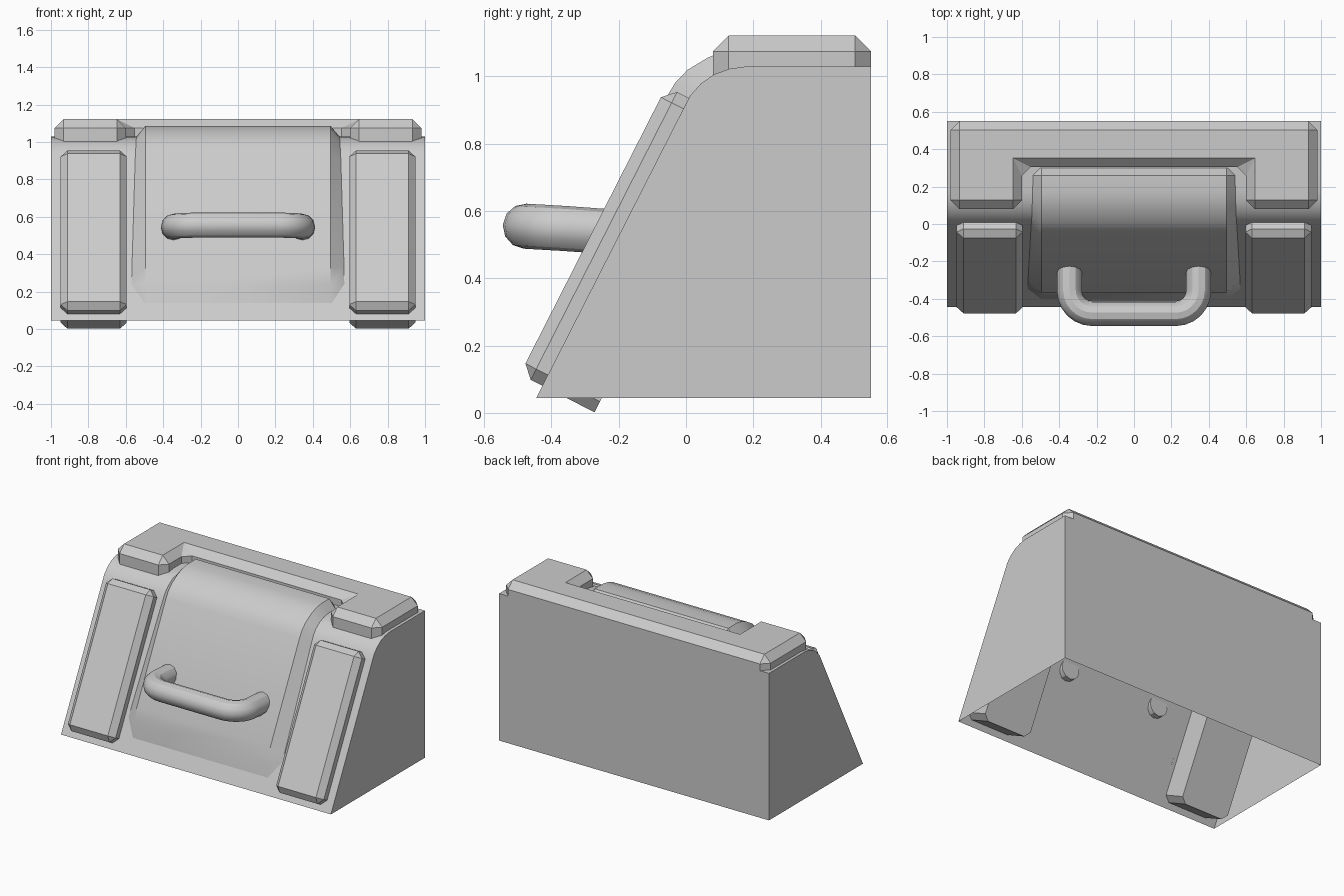
import bpy, bmesh, math
from mathutils import Matrix, Vector

cube = bpy.data.objects.get("Cube")
if cube:
    bpy.data.objects.remove(cube, do_unlink=True)

grey = bpy.data.materials.new("plain_grey")
grey.use_nodes = True
GREY = (0.6, 0.6, 0.6, 1)
grey.diffuse_color = GREY
grey.node_tree.nodes["Principled BSDF"].inputs["Base Color"].default_value = GREY


def finish(name, bm, smooth=False):
    bmesh.ops.recalc_face_normals(bm, faces=bm.faces)
    mesh = bpy.data.meshes.new(name)
    bm.to_mesh(mesh)
    bm.free()
    mesh.materials.append(grey)
    obj = bpy.data.objects.new(name, mesh)
    bpy.context.collection.objects.link(obj)
    if smooth:
        shade(obj)
    return obj


def shade(obj):
    bpy.ops.object.select_all(action='DESELECT')
    obj.select_set(True)
    bpy.context.view_layer.objects.active = obj
    bpy.ops.object.shade_smooth_by_angle(angle=math.radians(30))


def chamfered_block(name, outline, low, high, width, frame=Matrix(), open_base=False):
    """Prism over an outline, chamfered on every edge away from its base."""
    bm = bmesh.new()
    base = bm.faces.new([bm.verts.new((x, y, low)) for x, y in outline])
    base_edges = set(base.edges)
    top = bmesh.ops.extrude_face_region(bm, geom=[base], use_keep_orig=True)["geom"]
    for v in top:
        if isinstance(v, bmesh.types.BMVert):
            v.co.z = high
    edges = [e for e in bm.edges if e not in base_edges]
    if open_base:
        bmesh.ops.delete(bm, geom=[base], context='FACES_ONLY')
    bmesh.ops.bevel(bm, geom=edges, offset=width, offset_type='OFFSET',
                    segments=1, affect='EDGES', clamp_overlap=True)
    bm.transform(frame)
    return finish(name, bm)


# Housing: extruded side profile, open underneath
profile = [(0.55, 0.045), (0.55, 1.03), (0.18, 1.03), (0.13, 1.023), (0.085, 1.007),
           (0.045, 0.98), (0.013, 0.944), (-0.01, 0.90), (-0.445, 0.045)]
bm = bmesh.new()
sides = [[bm.verts.new((x, y, z)) for y, z in profile] for x in (-1, 1)]
for side in sides:
    bm.faces.new(side)
for i in range(len(profile) - 1):
    bm.faces.new((sides[0][i], sides[0][i + 1], sides[1][i + 1], sides[1][i]))
finish("housing", bm, True)

# Slope frame: x across, y up the slope, z outward
up = Vector((0, 0.855, 0.0)) * 0
up = Vector((0, 0.435, 0.855)).normalized()
out = Vector((1, 0, 0)).cross(up)
slope = Matrix.Translation((0, -0.445, 0.045)) @ Matrix((Vector((1, 0, 0)), up, out)).transposed().to_4x4()

# Side pads on the slope
for name, x0 in (("right_pad", -0.948), ("left_pad", 0.595)):
    x1 = x0 + 0.353
    chamfered_block(name, [(x0, 0.04), (x1, 0.04), (x1, 1.0), (x0, 1.0)],
                    -0.174, 0.075, 0.036, slope)

# U-shaped top trim
half = [(0.60, 0.305), (0.60, 0.08), (0.98, 0.08), (0.98, 0.55)]
chamfered_block("top_trim", half + [(-x, y) for x, y in reversed(half)],
                1.0, 1.122, 0.047, open_base=True)

# Centre panel rows: base y, base z, base half width, face y, face z
rows = [(-0.397, 0.14, 0.50, -0.400, 0.14),
        (-0.345, 0.24, 0.57, -0.382, 0.235),
        (-0.300, 0.33, 0.567, -0.365, 0.33),
        (-0.010, 0.90, 0.55, -0.055, 0.943),
        (0.013, 0.944, 0.548, -0.032, 0.982),
        (0.045, 0.98, 0.546, 0.005, 1.02),
        (0.085, 1.007, 0.545, 0.065, 1.056),
        (0.130, 1.023, 0.543, 0.115, 1.076),
        (0.180, 1.03, 0.542, 0.17, 1.086),
        (0.260, 1.03, 0.54, 0.26, 1.086),
        (0.300, 1.03, 0.50, 0.30, 1.031)]
bm = bmesh.new()
grid = []
for by, bz, bx, fy, fz in rows:
    grid.append([bm.verts.new(p) for p in
                 ((-bx, by, bz), (-0.495, fy, fz), (0.495, fy, fz), (bx, by, bz))])
for a, b in zip(grid, grid[1:]):
    for i in range(3):
        bm.faces.new((a[i], a[i + 1], b[i + 1], b[i]))
finish("centre_panel", bm, True)

# Handle: bent round bar
bend = 0.12
right_half = [(-0.345, -0.18, 0.535)]
for k in range(7):
    a = math.radians(15 * k)
    right_half.append((-0.345 + bend * (1 - math.cos(a)),
                       -0.478 + bend * (1 - math.sin(a)), 0.548 + 0.007 * math.sin(a)))
path = right_half + [(-x, y, z) for x, y, z in reversed(right_half)]
curve = bpy.data.curves.new("handle", 'CURVE')
curve.dimensions = '3D'
curve.bevel_depth = 0.067
curve.bevel_resolution = 4
curve.use_fill_caps = True
spline = curve.splines.new('POLY')
spline.points.add(len(path) - 1)
for point, co in zip(spline.points, path):
    point.co = (*co, 1)
curve.materials.append(grey)
handle = bpy.data.objects.new("handle", curve)
bpy.context.collection.objects.link(handle)
bpy.ops.object.select_all(action='DESELECT')
handle.select_set(True)
bpy.context.view_layer.objects.active = handle
bpy.ops.object.convert(target='MESH')
shade(bpy.context.view_layer.objects.active)
